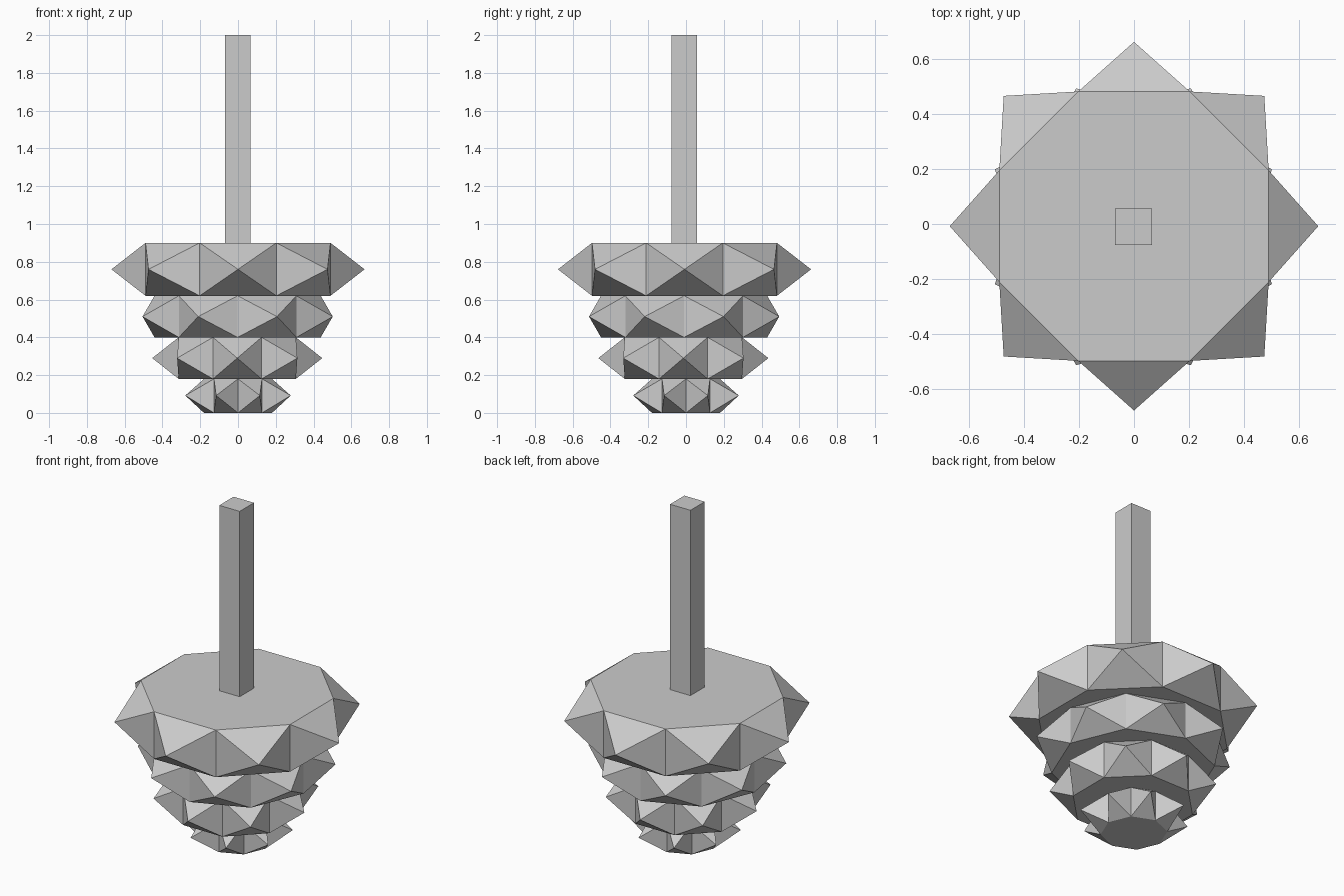
import bpy, bmesh
from math import cos, sin, pi

if "Cube" in bpy.data.objects:
    bpy.data.objects.remove(bpy.data.objects["Cube"])


def add_object(name, bm):
    bmesh.ops.recalc_face_normals(bm, faces=bm.faces)
    mesh = bpy.data.meshes.new(name)
    bm.to_mesh(mesh)
    bm.free()
    obj = bpy.data.objects.new(name, mesh)
    bpy.context.collection.objects.link(obj)


def spiked_tier(name, z0, z1, zs, r_body, r_spike, spike_angle, cx, cy):
    """Octagonal prism whose eight sides are each pulled out to a point."""
    bm = bmesh.new()

    def ring(r, z, start):
        return [bm.verts.new((cx + r * cos(start + i * pi / 4),
                              cy + r * sin(start + i * pi / 4), z))
                for i in range(8)]

    low = ring(r_body, z0, spike_angle - pi / 8)
    high = ring(r_body, z1, spike_angle - pi / 8)
    tips = ring(r_spike, zs, spike_angle)
    bm.faces.new(low)
    bm.faces.new(high)
    for i in range(8):
        j = (i + 1) % 8
        loop = [low[i], low[j], high[j], high[i]]
        for k in range(4):
            bm.faces.new((loop[k], loop[(k + 1) % 4], tips[i]))
    add_object(name, bm)


# Four stacked tiers, every other one turned by half a side
spiked_tier("top_tier", 0.62, 0.90, 0.76, 0.53, 0.67, 0, 0, -0.008)
spiked_tier("upper_tier", 0.40, 0.62, 0.51, 0.44, 0.545, pi / 8, -0.002, -0.01)
spiked_tier("lower_tier", 0.18, 0.40, 0.29, 0.336, 0.45, 0, -0.004, -0.014)
spiked_tier("bottom_tier", 0.0, 0.18, 0.092, 0.18, 0.302, pi / 8, 0, 0)

# Square stem
bm = bmesh.new()
bmesh.ops.create_cube(bm, size=1)
bmesh.ops.scale(bm, vec=(0.134, 0.134, 1.10), verts=bm.verts)
bmesh.ops.translate(bm, vec=(-0.002, -0.01, 1.45), verts=bm.verts)
add_object("stem", bm)
